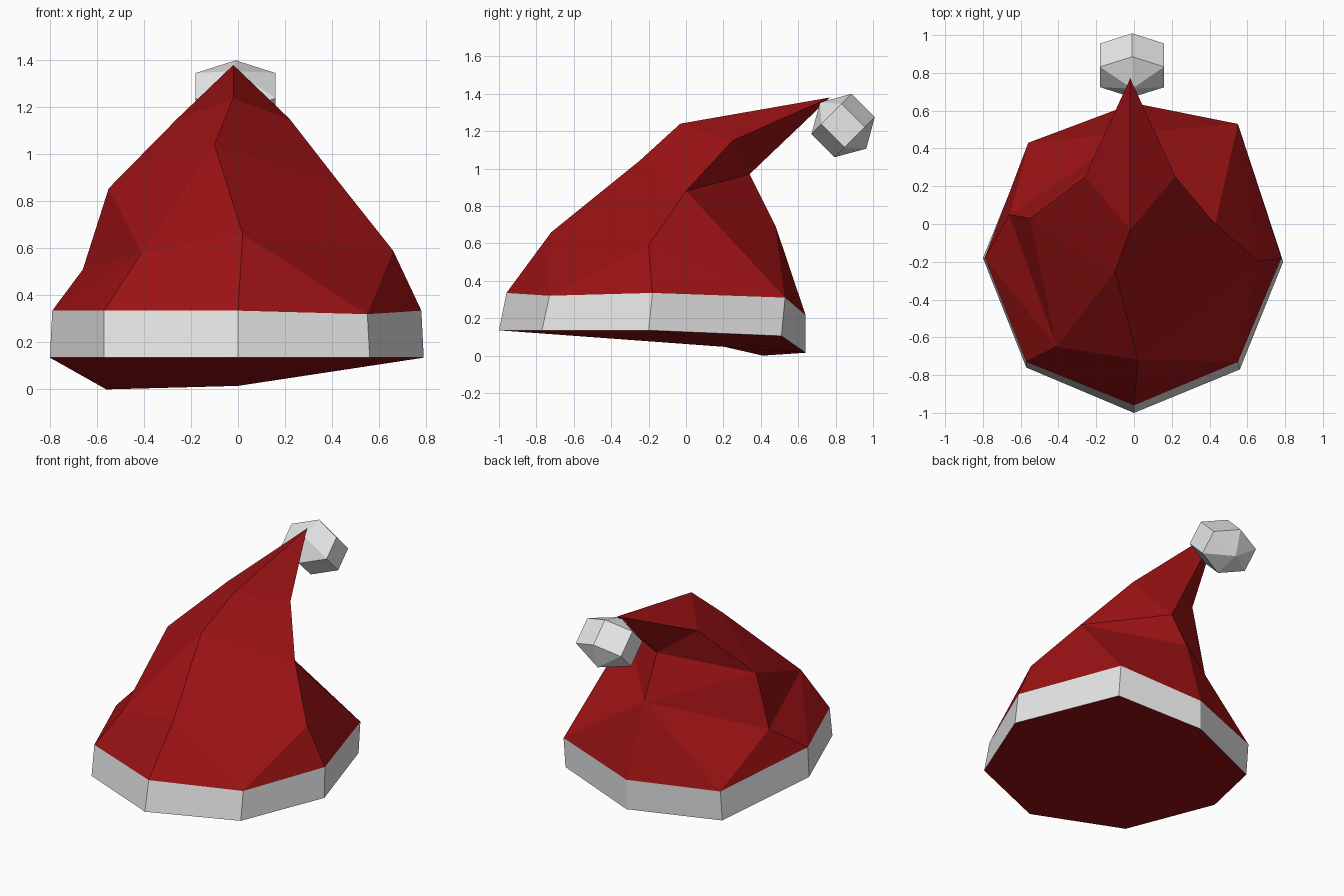
import bpy, bmesh, math
from mathutils import Matrix, Vector

if "Cube" in bpy.data.objects:
    bpy.data.objects.remove(bpy.data.objects["Cube"])


def material(name, rgb):
    m = bpy.data.materials.new(name)
    m.diffuse_color = (*rgb, 1)
    m.use_nodes = True
    m.node_tree.nodes["Principled BSDF"].inputs["Base Color"].default_value = m.diffuse_color
    return m


RED = material("deep red", (0.33, 0.006, 0.007))
WHITE = material("fur white", (0.8, 0.8, 0.8))


def build(name, verts, faces, mat, fix_normals=True):
    me = bpy.data.meshes.new(name)
    me.from_pydata(verts, [], faces)
    if fix_normals:
        bm = bmesh.new()
        bm.from_mesh(me)
        bmesh.ops.recalc_face_normals(bm, faces=bm.faces)
        bm.to_mesh(me)
        bm.free()
    me.materials.append(mat)
    ob = bpy.data.objects.new(name, me)
    bpy.context.collection.objects.link(ob)
    return ob


def strip(a, b, n):
    """Quads joining two closed rings of n vertices starting at a and b."""
    return [(a + i, a + (i + 1) % n, b + (i + 1) % n, b + i) for i in range(n)]


# Rim rings, counter-clockwise from the front
low = [(0, -1, .135), (.56, -.77, .135), (.79, -.2, .135), (.55, .51, .105),
       (0, .64, .015), (-.56, .41, 0), (-.8, -.18, .135), (-.57, -.76, .135)]
top = [(0, -.96, .335), (.55, -.73, .32), (.78, -.18, .335), (.55, .53, .31),
       (0, .64, .215), (-.56, .43, .205), (-.79, -.18, .335), (-.57, -.73, .335)]

# White band and the closed underside
build("fur_band", low + top, strip(0, 8, 8), WHITE, False)
build("hat_underside", low, [tuple(range(7, -1, -1))], RED, False)

# Crumpled red crown: named points above the band
names = ["f", "fr", "r", "br", "b", "bl", "l", "fl"]
pts = dict(zip(names, top))
pts.update({
    "F2": (.02, -.72, .66), "R2": (.66, -.2, .59), "B2": (-.02, .48, .69),
    "L2": (-.66, .05, .51), "FL2": (-.41, -.65, .58),
    "F3": (-.1, -.25, 1.04), "R3": (.43, 0, .88), "B3": (-.02, .34, .97),
    "L3": (-.55, .03, .855),
    "F4": (-.02, -.03, 1.24), "R4": (.22, .25, 1.15), "L4": (-.26, .25, 1.15),
    "tip": (-.02, .77, 1.38)})
crown = """f fr F2, fr R2 F2, fr r R2, r br R2, br R3 R2, br B2 R3, br b B2,
b bl B2, bl L2 B2, bl l L2, l FL2 L2, l fl FL2, fl f F2 FL2,
F2 R2 R3 F3, F2 F3 FL2, FL2 F3 L3, FL2 L3 L2, L2 L3 B2, B2 L3 B3, R3 B2 B3,
F3 R3 R4 F4, F3 F4 L4 L3, R3 B3 R4, L3 L4 B3,
F4 R4 tip, F4 tip L4, R4 B3 tip, B3 L4 tip"""
index = {n: i for i, n in enumerate(pts)}
build("hat_crown", list(pts.values()),
      [[index[n] for n in f.split()] for f in crown.split(",")], RED)

# Six-sided pompom tilted towards the tip
R, RX, RY, H = .175, .196, .152, .0875
ball = [(RX * math.sin(i * math.pi / 3), RY * math.cos(i * math.pi / 3), z)
        for z in (-H, H) for i in range(6)] + [(0, 0, -R), (0, 0, R)]
place = Matrix.Translation((-.01, .84, 1.23)) @ Matrix.Rotation(math.radians(45), 4, 'X')
faces = strip(0, 6, 6)
for i in range(6):
    j = (i + 1) % 6
    faces += [(12, j, i), (13, 6 + i, 6 + j)]
build("pompom", [place @ Vector(p) for p in ball], faces, WHITE)
